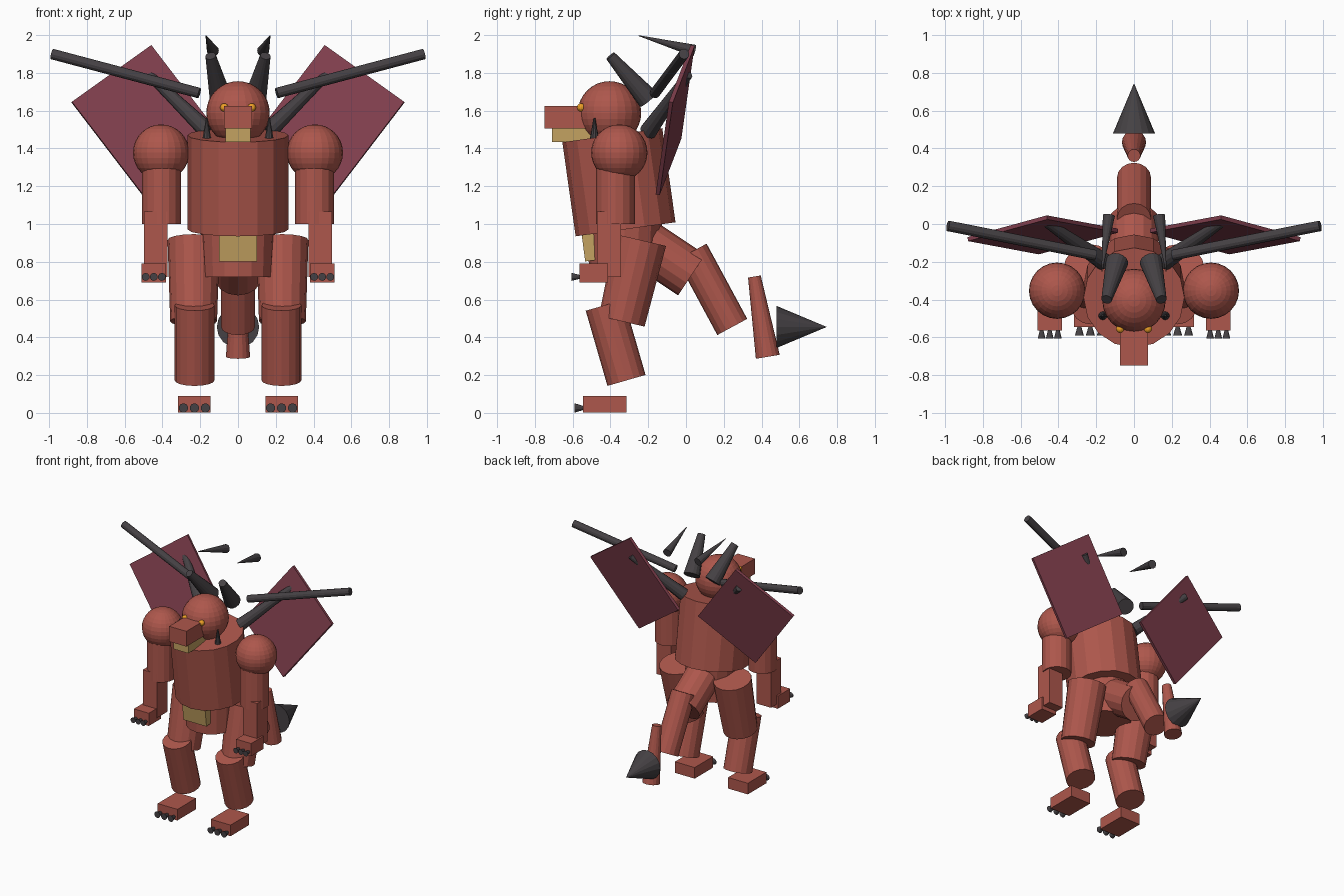
import bpy, bmesh
from mathutils import Vector, Matrix

if "Cube" in bpy.data.objects:
    bpy.data.objects.remove(bpy.data.objects["Cube"])


def material(name, rgb):
    m = bpy.data.materials.new(name)
    m.diffuse_color = (*rgb, 1)
    m.use_nodes = True
    m.node_tree.nodes["Principled BSDF"].inputs["Base Color"].default_value = m.diffuse_color
    return m


RED = material("red_hide", (0.42, 0.095, 0.072))
DARK = material("dark_horn", (0.06, 0.053, 0.058))
WING = material("wing_membrane", (0.22, 0.05, 0.075))
TAN = material("tan_plate", (0.55, 0.36, 0.12))
ORANGE = material("orange_eye", (0.85, 0.35, 0.02))


def finish(bm, name, mat):
    bmesh.ops.recalc_face_normals(bm, faces=bm.faces)
    me = bpy.data.meshes.new(name)
    bm.to_mesh(me)
    bm.free()
    me.materials.append(mat)
    ob = bpy.data.objects.new(name, me)
    bpy.context.collection.objects.link(ob)
    return ob


def tube(name, a, b, r1, r2, mat, sides=16):
    """Cylinder or cone from point a (radius r1) to point b (radius r2)."""
    a, b = Vector(a), Vector(b)
    d = b - a
    bm = bmesh.new()
    m = Matrix.Translation((a + b) / 2) @ d.to_track_quat('Z', 'Y').to_matrix().to_4x4()
    bmesh.ops.create_cone(bm, cap_ends=True, segments=sides, radius1=r1,
                          radius2=r2, depth=d.length, matrix=m)
    return finish(bm, name, mat)


def box(name, x, y, z, mat, frame=None):
    """Box from (min, max) ranges, optionally placed by a frame matrix."""
    bm = bmesh.new()
    lo, hi = Vector((x[0], y[0], z[0])), Vector((x[1], y[1], z[1]))
    m = Matrix.Translation((lo + hi) / 2) @ Matrix.Diagonal((*(hi - lo), 1))
    bmesh.ops.create_cube(bm, size=1, matrix=(frame or Matrix()) @ m)
    return finish(bm, name, mat)


def ball(name, c, r, mat, u=24, v=16):
    bm = bmesh.new()
    bmesh.ops.create_uvsphere(bm, u_segments=u, v_segments=v, radius=r,
                              matrix=Matrix.Translation(c))
    return finish(bm, name, mat)


# Torso, hips and belly plate
tube("torso", (0, -0.32, 0.972), (0, -0.39, 1.47), 0.267, 0.267, RED)
tube("hips", (0, -0.325, 0.72), (0, -0.325, 1.0), 0.187, 0.197, RED)
tilt = Matrix.Translation((0, -0.515, 0.875)) @ Matrix.Rotation(0.13, 4, 'X')
box("belly_plate", (-0.1, 0.1), (-0.028, 0.035), (-0.07, 0.09), TAN, tilt)

# Head
ball("head", (0, -0.405, 1.588), 0.168, RED)
box("snout", (-0.075, 0.075), (-0.748, -0.53), (1.505, 1.625), RED)
box("jaw", (-0.065, 0.065), (-0.71, -0.49), (1.435, 1.505), TAN)

# Tail
tube("tail_base", (0, -0.21, 0.89), (0, 0.03, 0.73), 0.13, 0.13, RED)
tube("tail_middle", (0, 0.03, 0.853), (0, 0.245, 0.455), 0.09, 0.09, RED)
tube("tail_end", (0, 0.362, 0.722), (0, 0.433, 0.297), 0.034, 0.064, RED)
tube("tail_spike", (0, 0.478, 0.455), (0, 0.745, 0.455), 0.112, 0, DARK)

for s, side in ((-1, "right"), (1, "left")):
    def xr(a, b):
        return tuple(sorted((s * a, s * b)))

    # Eyes, cheek spikes and horns
    ball("eye_" + side, (s * 0.073, -0.555, 1.617), 0.022, ORANGE, 12, 8)
    tube("cheek_spike_" + side, (s * 0.165, -0.485, 1.45), (s * 0.165, -0.485, 1.56), 0.024, 0.005, DARK, 10)
    tube("horn_" + side, (s * 0.09, -0.2, 1.66), (s * 0.145, -0.4, 1.89), 0.06, 0.028, DARK)
    tube("horn_tip_" + side, (s * 0.133, 0.045, 1.917), (s * 0.17, -0.25, 1.997), 0.032, 0.002, DARK, 12)

    # Arms
    ball("shoulder_" + side, (s * 0.407, -0.353, 1.378), 0.149, RED)
    tube("upper_arm_" + side, (s * 0.405, -0.373, 1.0), (s * 0.405, -0.373, 1.33), 0.104, 0.104, RED)
    box("forearm_" + side, xr(0.373, 0.497), (-0.472, -0.345), (0.72, 1.065), RED)
    box("hand_" + side, xr(0.38, 0.51), (-0.565, -0.412), (0.69, 0.79), RED)

    # Legs
    tube("thigh_" + side, (s * 0.235, -0.24, 0.915), (s * 0.235, -0.34, 0.485), 0.138, 0.124, RED)
    tube("shin_" + side, (s * 0.23, -0.43, 0.57), (s * 0.23, -0.315, 0.172), 0.105, 0.105, RED)
    box("foot_" + side, xr(0.145, 0.317), (-0.545, -0.315), (0.003, 0.09), RED)

    # Claws
    for i in (-1, 0, 1):
        fx, hx = s * (0.231 + i * 0.058), s * (0.446 + i * 0.043)
        tube(f"toe_claw_{side}_{i + 2}", (fx, -0.59, 0.026), (fx, -0.535, 0.026), 0.025, 0.008, DARK, 10)
        tube(f"finger_claw_{side}_{i + 2}", (hx, -0.605, 0.72), (hx, -0.555, 0.72), 0.021, 0.008, DARK, 10)

    # Wing bones
    tube("wing_spar_" + side, (s * 0.205, -0.165, 1.693), (s * 0.985, -0.01, 1.9), 0.028, 0.028, DARK, 12)
    tube("wing_root_" + side, (s * 0.16, -0.2, 1.49), (s * 0.47, 0.012, 1.79), 0.047, 0.024, DARK, 12)

    # Wing membrane: thin slab laid along two edges
    top, tip, low = (Vector((s * x, y, z)) for x, y, z in
                     ((0.46, 0.035, 1.945), (0.88, -0.08, 1.645), (0.505, -0.15, 1.155)))
    u, v = tip - top, low - tip
    n = u.cross(v).normalized()
    frame = Matrix((u.normalized(), v.normalized(), n)).transposed().to_4x4()
    frame.translation = (top + low) / 2
    box("wing_" + side, (-u.length / 2, u.length / 2), (-v.length / 2, v.length / 2), (-0.011, 0.011), WING, frame)
